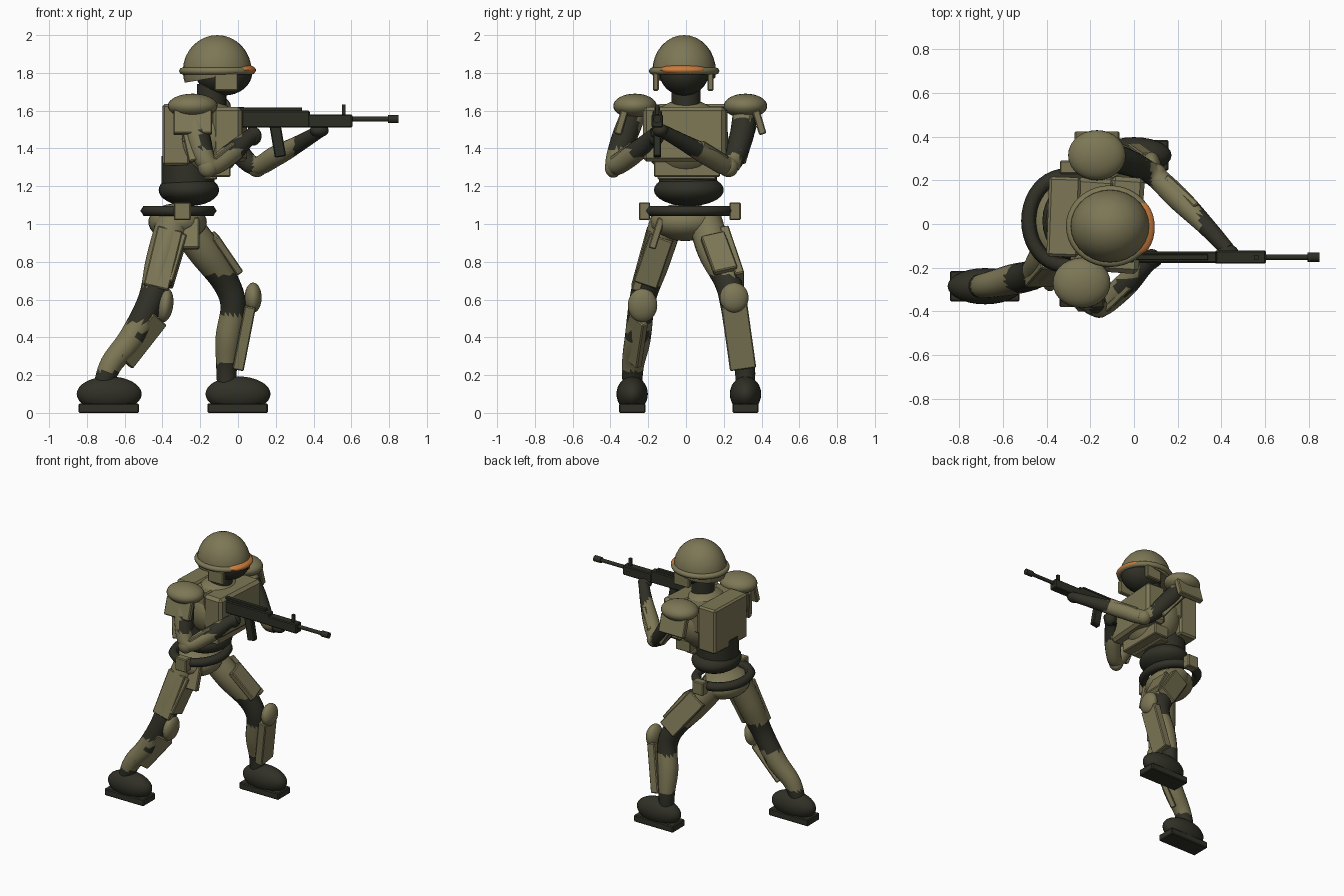
import bpy, bmesh, math
from mathutils import Vector, Matrix, Euler

if "Cube" in bpy.data.objects:
    bpy.data.objects.remove(bpy.data.objects["Cube"])


def mat(name, rgb):
    m = bpy.data.materials.new(name)
    m.diffuse_color = (*rgb, 1)
    m.use_nodes = True
    m.node_tree.nodes["Principled BSDF"].inputs["Base Color"].default_value = m.diffuse_color
    return m


OLIVE = mat("olive armour", (0.205, 0.185, 0.092))
DARK = mat("dark cloth", (0.030, 0.030, 0.020))
GUN = mat("gunmetal", (0.025, 0.028, 0.018))
ORANGE = mat("orange visor", (0.60, 0.20, 0.045))


def finish(name, bm, mats, angle=35):
    bmesh.ops.recalc_face_normals(bm, faces=bm.faces)
    me = bpy.data.meshes.new(name)
    bm.to_mesh(me)
    bm.free()
    ob = bpy.data.objects.new(name, me)
    bpy.context.collection.objects.link(ob)
    for m in mats:
        me.materials.append(m)
    bpy.ops.object.select_all(action='DESELECT')
    ob.select_set(True)
    bpy.context.view_layer.objects.active = ob
    bpy.ops.object.shade_smooth_by_angle(angle=math.radians(angle))
    return ob


def euler(rot):
    return Euler([math.radians(a) for a in rot]).to_matrix().to_4x4()


def ball(name, c, r, m, rot=(0, 0, 0), cut=None):
    bm = bmesh.new()
    bmesh.ops.create_uvsphere(bm, u_segments=28, v_segments=16, radius=1)
    bm.transform(Matrix.Translation(c) @ euler(rot) @ Matrix.Diagonal((*r, 1)))
    if cut:  # keep the side the normal points to, then cap
        geo = bm.verts[:] + bm.edges[:] + bm.faces[:]
        bmesh.ops.bisect_plane(bm, geom=geo, plane_co=cut[0], plane_no=cut[1], clear_inner=True)
        bmesh.ops.holes_fill(bm, edges=[e for e in bm.edges if e.is_boundary])
    return finish(name, bm, [m])


def box_matrix(name, matrix, size, m, bevel=0.006):
    bm = bmesh.new()
    bmesh.ops.create_cube(bm, size=1)
    bm.transform(Matrix.Diagonal((*size, 1)))
    if bevel:
        bmesh.ops.bevel(bm, geom=bm.edges[:], offset=bevel, segments=1, affect='EDGES')
    bm.transform(matrix)
    return finish(name, bm, [m], 25)


def box(name, lo, hi, m, rot=(0, 0, 0), bevel=0.006):
    lo, hi = Vector(lo), Vector(hi)
    return box_matrix(name, Matrix.Translation((lo + hi) / 2) @ euler(rot), hi - lo, m, bevel)


def plate(name, a, b, width, thick, normal, m=OLIVE):
    """Flat plate running from a to b, facing the given normal."""
    a, b = Vector(a), Vector(b)
    z = (b - a).normalized()
    x = Vector(normal)
    x = (x - z * x.dot(z)).normalized()
    R = Matrix((x, z.cross(x), z)).transposed().to_4x4()
    return box_matrix(name, Matrix.Translation((a + b) / 2) @ R, (thick, width, (b - a).length), m)


def cyl(name, c, r, depth, m, axis='Z', r2=None, sy=1.0):
    bm = bmesh.new()
    bmesh.ops.create_cone(bm, cap_ends=True, segments=24, radius1=r,
                          radius2=r if r2 is None else r2, depth=depth)
    rot = (0, 90, 0) if axis == 'X' else (0, 0, 0)
    bm.transform(Matrix.Translation(c) @ Matrix.Diagonal((1, sy, 1, 1)) @ euler(rot))
    return finish(name, bm, [m])


def ring(name, c, rx, ry, tube, m, sides=6, flat=1.0):
    bm = bmesh.new()
    rows = []
    for i in range(40):
        t = math.tau * i / 40
        row = []
        for j in range(sides):
            p = math.tau * j / sides
            k = tube * math.cos(p)
            row.append(bm.verts.new((c[0] + (rx + k) * math.cos(t), c[1] + (ry + k) * math.sin(t),
                                     c[2] + tube * flat * math.sin(p))))
        rows.append(row)
    for i in range(40):
        for j in range(sides):
            a, b, k = rows[i], rows[(i + 1) % 40], (j + 1) % sides
            bm.faces.new((a[j], b[j], b[k], a[k]))
    return finish(name, bm, [m], 70)


def limb(name, pts, is_dark, sides=16, steps=6):
    """Smooth tapered tube through (x, y, z, radius) points, cloth chosen by a rule."""
    P = [Vector(p) for p in pts]
    P = [2 * P[0] - P[1]] + P + [2 * P[-1] - P[-2]]
    path = []
    for i in range(1, len(P) - 2):
        for s in range(steps):
            t = s / steps
            a, b, c, d = P[i - 1:i + 3]
            path.append(0.5 * (2 * b + (c - a) * t + (2 * a - 5 * b + 4 * c - d) * t * t
                               + (3 * b - a - 3 * c + d) * t ** 3))
    path.append(P[-2])
    bm = bmesh.new()
    rows = []
    for i, p in enumerate(path):
        tan = (path[min(i + 1, len(path) - 1)] - path[max(i - 1, 0)]).to_3d().normalized()
        u = tan.cross(Vector((0.3, 1, 0))).normalized()
        v = tan.cross(u)
        rows.append([bm.verts.new(p.to_3d() + p[3] * (u * math.cos(math.tau * j / sides)
                     + v * math.sin(math.tau * j / sides))) for j in range(sides)])
    for a, b in zip(rows, rows[1:]):
        for j in range(sides):
            k = (j + 1) % sides
            bm.faces.new((a[j], a[k], b[k], b[j]))
    bm.faces.new(rows[0])
    bm.faces.new(rows[-1])
    bmesh.ops.triangulate(bm, faces=bm.faces[:])
    for f in bm.faces:
        f.material_index = 1 if is_dark(f.calc_center_median()) else 0
    return finish(name, bm, [OLIVE, DARK], 50)


# Head and helmet
ball("helmet_dome", (-0.11, -0.01, 1.81), (0.182, 0.168, 0.19), OLIVE,
     cut=((-0.27, 0, 1.75), (-0.17, 0, 1)))
ring("helmet_brim", (-0.11, -0.01, 1.81), 0.18, 0.165, 0.022, OLIVE, 8, 0.9)
ball("head", (-0.075, -0.01, 1.80), (0.15, 0.13, 0.12), DARK)
ball("visor", (0.02, -0.015, 1.815), (0.075, 0.125, 0.031), ORANGE)
for s in (-1, 1):
    y = -0.015 + s * 0.145
    box("cheek_guard", (-0.125, y - 0.016, 1.705), (0.0, y + 0.016, 1.80), OLIVE)
cyl("neck", (-0.14, 0, 1.66), 0.078, 0.16, DARK)

# Torso
ball("torso", (-0.16, 0, 1.45), (0.185, 0.225, 0.21), OLIVE)
box("chest_plate", (-0.12, -0.225, 1.33), (0.035, 0.215, 1.62), OLIVE, (0, 0, -4), 0.02)
box("upper_back", (-0.28, -0.2, 1.42), (-0.10, 0.21, 1.62), OLIVE, (0, 0, -4), 0.02)
box("backpack", (-0.395, -0.15, 1.31), (-0.25, 0.215, 1.635), OLIVE, (0, 0, -2), 0.012)
box("belly_plate_upper", (-0.16, -0.17, 1.25), (-0.04, 0.18, 1.335), OLIVE)
box("belly_plate_lower", (-0.18, -0.15, 1.235), (-0.11, 0.16, 1.26), OLIVE)
cyl("waist", (-0.265, 0.01, 1.25), 0.14, 0.22, DARK, sy=1.1)
ball("abdomen", (-0.26, 0.015, 1.18), (0.16, 0.185, 0.085), DARK)
ring("belt", (-0.315, 0.015, 1.07), 0.168, 0.205, 0.034, DARK, 6, 0.9)
ball("pelvis", (-0.32, -0.005, 1.01), (0.155, 0.185, 0.10), OLIVE)
box("belt_pouch_right", (-0.34, -0.25, 1.02), (-0.25, -0.19, 1.115), OLIVE)
box("belt_pouch_left", (-0.34, 0.23, 1.02), (-0.25, 0.29, 1.115), OLIVE)
plate("holster", (-0.25, -0.13, 1.03), (-0.25, -0.18, 0.87), 0.09, 0.04, (0, -1, 0))

# Shoulders: pad with a hanging plate on each side
for side, s, x, y in (("right", -1, -0.24, -0.27), ("left", 1, -0.17, 0.315)):
    ball("shoulder_pad_" + side, (x, y, 1.625), (0.132, 0.115, 0.065), OLIVE)
    plate("shoulder_plate_" + side, (x, y + s * 0.055, 1.60), (x, y + s * 0.092, 1.475),
          0.205, 0.04, (0, s, 0))

# Arms
limb("right_arm", [(-.24, -.27, 1.60, .065), (-.21, -.33, 1.45, .066), (-.15, -.375, 1.31, .05),
                   (-.04, -.28, 1.37, .055), (.05, -.19, 1.45, .042), (.10, -.155, 1.48, .038)],
     lambda c: c.x > 0.02 or (c.x > -0.2 and c.z > 1.40 and c.y < -0.25))
limb("left_arm", [(-.17, .315, 1.60, .065), (-.05, .29, 1.45, .063), (.08, .23, 1.31, .05),
                  (.20, .12, 1.36, .055), (.33, -.01, 1.43, .043), (.43, -.12, 1.49, .035)],
     lambda c: c.x > 0.30 or (c.x < 0.08 and c.z < 1.56))
ball("right_elbow", (-0.16, -0.385, 1.30), (0.052, 0.045, 0.055), OLIVE)
ball("left_elbow", (0.10, 0.225, 1.30), (0.052, 0.052, 0.052), OLIVE)
plate("right_upper_arm_plate", (-.25, -.32, 1.56), (-.20, -.385, 1.34), 0.12, 0.04, (0, -1, -.2))
plate("left_upper_arm_plate", (-.13, .345, 1.55), (0.02, .285, 1.35), 0.11, 0.04, (0.3, 1, 0))
plate("right_forearm_plate", (-.12, -.385, 1.32), (-.01, -.28, 1.40), 0.075, 0.03, (.6, -1, 0))
plate("left_forearm_plate", (.15, .205, 1.33), (.29, .075, 1.41), 0.07, 0.03, (1, 1, -.3))
ball("right_hand", (0.08, -0.16, 1.465), (0.045, 0.045, 0.05), DARK)
ball("left_hand", (0.43, -0.135, 1.495), (0.05, 0.042, 0.035), DARK)

# Legs
limb("right_leg", [(-.34, -.10, 1.02, .09), (-.405, -.17, .80, .085), (-.46, -.23, .60, .07),
                   (-.56, -.255, .40, .07), (-.67, -.28, .26, .06), (-.72, -.285, .13, .05)],
     lambda c: 0.48 < c.z < 0.68 or c.z < 0.22 or (c.z < 0.43 and c.x + c.z * 0.8 > -0.21))
limb("left_leg", [(-.30, .10, 1.02, .09), (-.18, .15, .86, .09), (-.07, .22, .70, .073),
                  (-.025, .25, .57, .068), (-.05, .28, .40, .069), (-.06, .31, .25, .056),
                  (-.06, .315, .12, .05)],
     lambda c: 0.52 < c.z < 0.73 or c.z < 0.26)
plate("right_thigh_plate", (-.36, -.18, .97), (-.435, -.265, .66), 0.135, 0.05, (0, -1, 0))
plate("right_thigh_front_plate", (-.29, -.13, .93), (-.365, -.215, .68), 0.13, 0.04, (1, 0, 0))
plate("left_thigh_plate", (-.24, .20, .95), (-.05, .285, .70), 0.135, 0.05, (0, 1, 0))
plate("left_thigh_front_plate", (-.13, .14, .94), (0.0, .21, .75), 0.13, 0.04, (1, 0, 1))
plate("right_shin_plate", (-.42, -.25, .50), (-.60, -.285, .27), 0.12, 0.04, (1, -.4, .6))
plate("left_shin_plate", (.065, .255, .57), (.0, .302, .235), 0.14, 0.06, (1, 0, 0))
ball("right_knee_pad", (-0.385, -0.23, 0.57), (0.042, 0.078, 0.09), OLIVE, (0, 8, 0))
ball("left_knee_pad", (0.08, 0.255, 0.61), (0.045, 0.076, 0.08), OLIVE)

# Boots
for side, x, y in (("right", -0.682, -0.285), ("left", 0.0, 0.315)):
    ball("boot_" + side, (x, y, 0.10), (0.172, 0.083, 0.093), DARK)
    box("boot_sole_" + side, (x - 0.162, y - 0.07, 0), (x + 0.158, y + 0.07, 0.05), DARK)

# Rifle
G = -0.152
box("rifle_receiver", (0.02, G - 0.026, 1.51), (0.38, G + 0.026, 1.60), GUN)
box("rifle_handguard", (0.37, G - 0.03, 1.51), (0.605, G + 0.03, 1.58), GUN)
box("rifle_rail", (0.01, G - 0.014, 1.598), (0.34, G + 0.014, 1.618), GUN, bevel=0.003)
box("rifle_sight", (0.55, G - 0.01, 1.57), (0.57, G + 0.01, 1.632), GUN, bevel=0)
plate("rifle_magazine", (0.195, G, 1.53), (0.225, G, 1.355), 0.04, 0.06, (1, 0, 0), GUN)
plate("rifle_grip", (0.08, G, 1.53), (0.06, G, 1.42), 0.04, 0.045, (1, 0, 0), GUN)
cyl("rifle_barrel", (0.70, G, 1.555), 0.013, 0.22, GUN, 'X')
cyl("rifle_muzzle", (0.823, G, 1.555), 0.021, 0.056, GUN, 'X')
